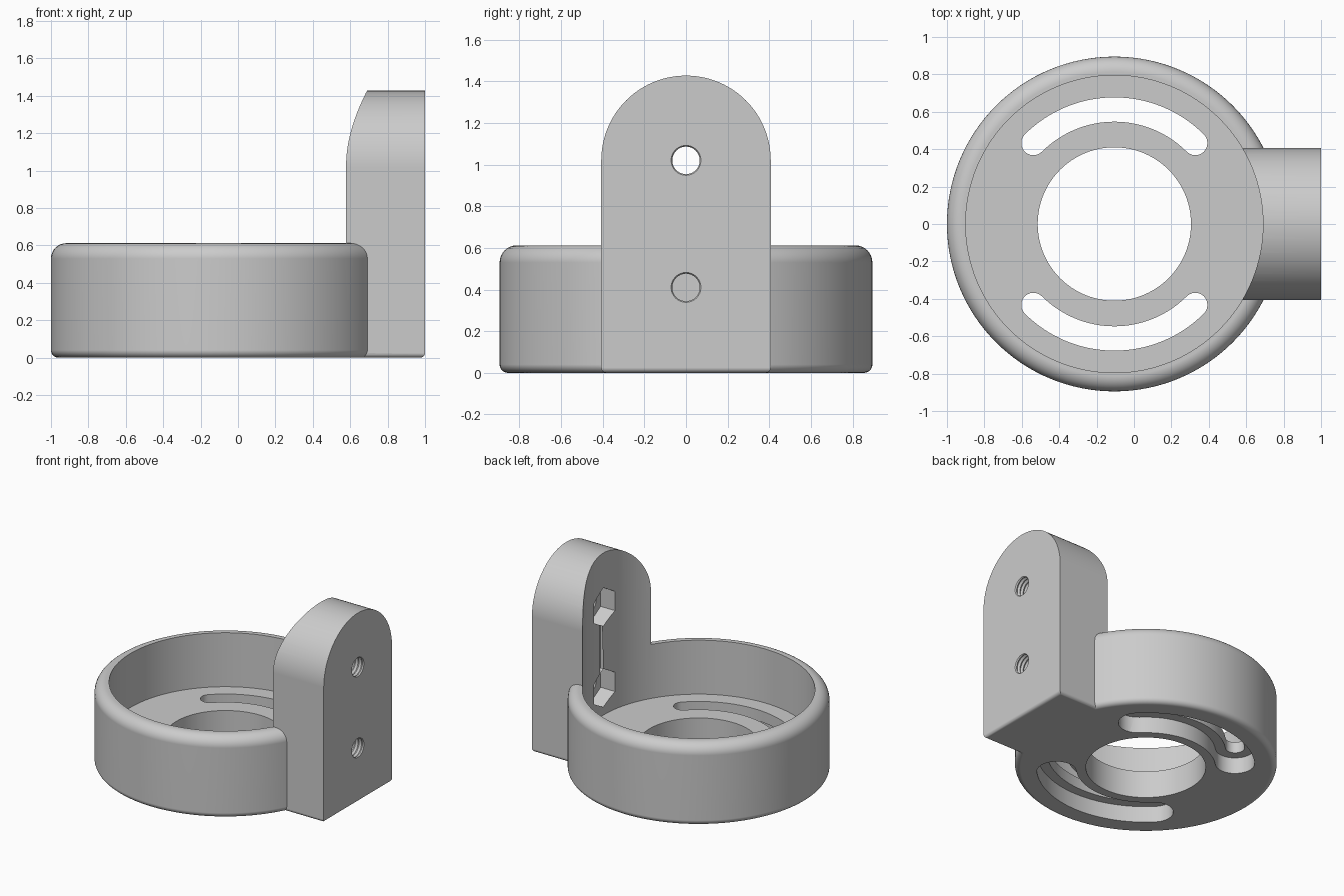
import bpy, bmesh
from math import sin, cos, pi, radians

cube = bpy.data.objects.get("Cube")
if cube:
    bpy.data.objects.remove(cube, do_unlink=True)

CX = -0.105          # cup axis
OUTER, INNER, BORE = 0.895, 0.795, 0.41
HEIGHT, FLOOR = 0.612, 0.205
TAB_HALF, TAB_ARC_Z = 0.407, 1.02
SCREW_HEIGHTS = (0.41, 1.02)

grey = bpy.data.materials.new("plain_grey")
grey.use_nodes = True
colour = (0.6, 0.6, 0.6, 1)
grey.diffuse_color = colour
grey.node_tree.nodes["Principled BSDF"].inputs["Base Color"].default_value = colour


def circle(r, w, n=128, cu=0.0, cv=0.0, turn=0.0):
    return [(cu + r * cos(turn + 2 * pi * i / n), cv + r * sin(turn + 2 * pi * i / n), w)
            for i in range(n)]


def prism(outline, low, high):
    return [[(u, v, w) for u, v in outline] for w in (low, high)]


def loft(name, rings, along_x=False, edit=None):
    """Skin a stack of rings and cap both ends."""
    bm = bmesh.new()
    loops = [[bm.verts.new((w, u, v) if along_x else (u, v, w)) for u, v, w in ring]
             for ring in rings]
    n = len(loops[0])
    for a, b in zip(loops, loops[1:]):
        for i in range(n):
            j = (i + 1) % n
            bm.faces.new((a[i], a[j], b[j], b[i]))
    bm.faces.new(loops[0][::-1])
    bm.faces.new(loops[-1])
    if edit:
        edit(bm)
    bmesh.ops.recalc_face_normals(bm, faces=bm.faces)
    mesh = bpy.data.meshes.new(name)
    bm.to_mesh(mesh)
    bm.free()
    mesh.materials.append(grey)
    ob = bpy.data.objects.new(name, mesh)
    bpy.context.collection.objects.link(ob)
    return ob


def combine(target, other, operation="DIFFERENCE"):
    """Apply a boolean and discard the second object."""
    mod = target.modifiers.new("boolean", "BOOLEAN")
    mod.operation, mod.solver, mod.object = operation, "EXACT", other
    bpy.context.view_layer.objects.active = target
    bpy.ops.object.modifier_apply(modifier=mod.name)
    bpy.data.objects.remove(other, do_unlink=True)


def fillet(radius, z_centre, start, end, steps=8):
    """Quarter round on the cup's outer edge as (radius, height) pairs."""
    angles = [radians(start + (end - start) * i / steps) for i in range(steps + 1)]
    return [(OUTER - radius + radius * cos(a), z_centre + radius * sin(a)) for a in angles]


# Cup body with rounded rim and base
profile = fillet(0.04, 0.04, -90, 0) + fillet(0.082, HEIGHT - 0.082, 0, 90)
bracket = loft("cup_with_mounting_tab", [circle(r, z, cu=CX) for r, z in profile])


# Upright tab with arched top and softened base edges
def soften_base(bm):
    edges = [e for e in bm.edges
             if all(v.co.z < 0.001 for v in e.verts) and any(v.co.x > 0.9 for v in e.verts)]
    bmesh.ops.bevel(bm, geom=edges, offset=0.025, segments=4, profile=0.5, affect="EDGES")


arch = [(TAB_HALF * cos(pi * i / 48), TAB_ARC_Z + TAB_HALF * sin(pi * i / 48)) for i in range(49)]
outline = [(-TAB_HALF, 0), (TAB_HALF, 0)] + arch
combine(bracket, loft("tab", prism(outline, 0.4, 1.0), True, soften_base), "UNION")

# Cup cavity, which also hollows the tab's inner face, and the central bore
combine(bracket, loft("cavity", [circle(INNER, z, cu=CX) for z in (FLOOR, 2)]))
combine(bracket, loft("bore", [circle(BORE, z, 96, CX) for z in (-0.2, 0.4)]))


# Curved slots, each with a wider recess underneath
def slot_outline(side, half_width, mid=0.612, steps=32, cap=12):
    pts = []
    for i in range(steps + 1):
        a = radians(45 + 90 * i / steps)
        pts.append(((mid + half_width) * cos(a), (mid + half_width) * sin(a)))
    for end, edge in ((135, 1), (45, -1)):
        cx, cy = mid * cos(radians(end)), mid * sin(radians(end))
        first = end if edge > 0 else end + 180
        for i in range(1, cap):
            a = radians(first + 180 * i / cap)
            pts.append((cx + half_width * cos(a), cy + half_width * sin(a)))
        if edge > 0:
            for i in range(steps + 1):
                a = radians(135 - 90 * i / steps)
                pts.append(((mid - half_width) * cos(a), (mid - half_width) * sin(a)))
    return [(CX + x, side * y) for x, y in pts]


for side in (1, -1):
    for half_width, top in ((0.065, 0.4), (0.135, 0.122)):
        combine(bracket, loft("slot", prism(slot_outline(side, half_width), -0.2, top)))

# Threaded screw holes and hexagonal nut pockets in the tab
for z in SCREW_HEIGHTS:
    thread = [circle(0.066 if i % 2 else 0.076, 0.6 + 0.0145 * i, 32, 0, z) for i in range(30)]
    combine(bracket, loft("screw_hole", thread, True))
    nut = [circle(0.145, x, 6, 0, z, pi / 2) for x in (0.5, 0.8)]
    combine(bracket, loft("nut_pocket", nut, True))

# Smooth curved walls, crisp machined edges
bpy.ops.object.select_all(action="DESELECT")
bracket.select_set(True)
bpy.context.view_layer.objects.active = bracket
bpy.ops.object.shade_smooth_by_angle(angle=radians(30))
normals = bracket.modifiers.new("even_shading", "WEIGHTED_NORMAL")
normals.keep_sharp = True
